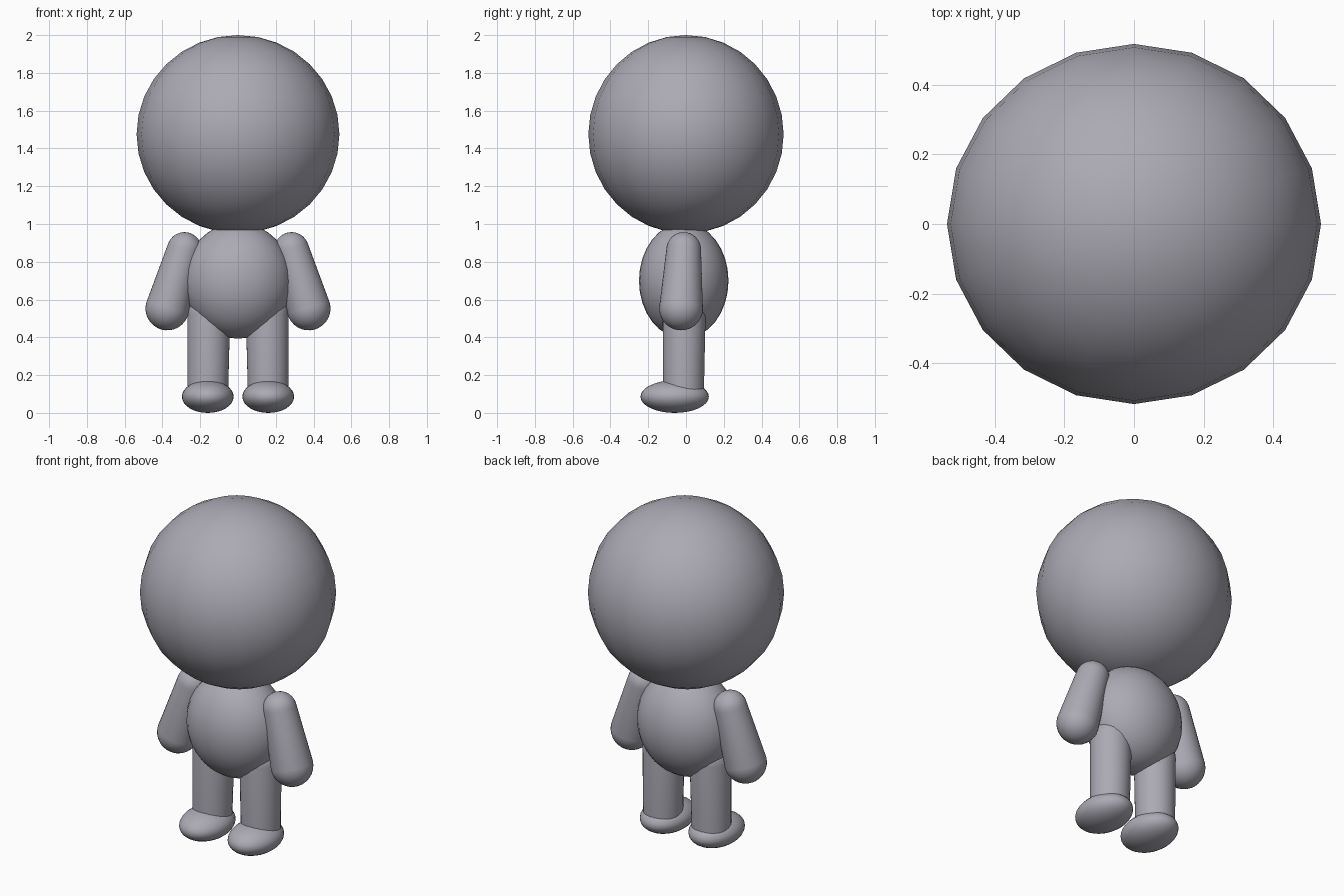
import bpy
import bmesh
from mathutils import Matrix, Vector

cube = bpy.data.objects.get("Cube")
if cube:
    bpy.data.objects.remove(cube, do_unlink=True)

# One cool mid grey for the whole figure
COLOUR = (0.41, 0.40, 0.455, 1)
grey = bpy.data.materials.new("cool grey")
grey.use_nodes = True
grey.diffuse_color = COLOUR
bsdf = next(n for n in grey.node_tree.nodes if n.type == "BSDF_PRINCIPLED")
bsdf.inputs["Base Color"].default_value = COLOUR


def finish(bm, name):
    """Turn a bmesh into a smooth grey object."""
    bmesh.ops.recalc_face_normals(bm, faces=bm.faces)
    mesh = bpy.data.meshes.new(name)
    bm.to_mesh(mesh)
    bm.free()
    mesh.materials.append(grey)
    obj = bpy.data.objects.new(name, mesh)
    bpy.context.collection.objects.link(obj)
    bpy.ops.object.select_all(action="DESELECT")
    obj.select_set(True)
    bpy.context.view_layer.objects.active = obj
    bpy.ops.object.shade_smooth_by_angle()


def ellipsoid(name, centre, radii, segments=32):
    bm = bmesh.new()
    bmesh.ops.create_uvsphere(bm, u_segments=segments, v_segments=16, radius=1)
    bmesh.ops.scale(bm, vec=radii, verts=bm.verts)
    bmesh.ops.translate(bm, vec=centre, verts=bm.verts)
    finish(bm, name)


def limb(name, top, top_radius, bottom, bottom_radius, flat_end=False):
    """Tapered limb: the hull around a top sphere and a bottom sphere or disc."""
    top, bottom = Vector(top), Vector(bottom)
    turn = (top - bottom).to_track_quat("Z", "Y").to_matrix().to_4x4()
    bm = bmesh.new()
    bmesh.ops.create_uvsphere(bm, u_segments=28, v_segments=16, radius=top_radius,
                              matrix=Matrix.Translation(top) @ turn)
    end = Matrix.Translation(bottom) @ turn
    if flat_end:
        bmesh.ops.create_circle(bm, segments=28, radius=bottom_radius, matrix=end)
    else:
        bmesh.ops.create_uvsphere(bm, u_segments=28, v_segments=16,
                                  radius=bottom_radius, matrix=end)
    # Keep only the points, then wrap them in one skin
    bmesh.ops.delete(bm, geom=bm.edges[:], context="EDGES_FACES")
    hull = bmesh.ops.convex_hull(bm, input=bm.verts)
    spare = [v for v in hull["geom_interior"] if isinstance(v, bmesh.types.BMVert)]
    bmesh.ops.delete(bm, geom=spare, context="VERTS")
    finish(bm, name)


# Head and body
ellipsoid("head", (0, 0, 1.475), (0.537, 0.517, 0.525), segments=20)
ellipsoid("body", (0, -0.012, 0.7), (0.288, 0.237, 0.307))

# Paired limbs
for side, s in (("left", 1), ("right", -1)):
    limb(side + "_arm", (s * 0.284, -0.012, 0.865), 0.092,
         (s * 0.374, -0.026, 0.553), 0.116)
    limb(side + "_leg", (s * 0.155, -0.01, 0.52), 0.114,
         (s * 0.16, -0.013, 0.1), 0.108, flat_end=True)
    ellipsoid(side + "_foot", (s * 0.16, -0.06, 0.086), (0.137, 0.181, 0.086))
